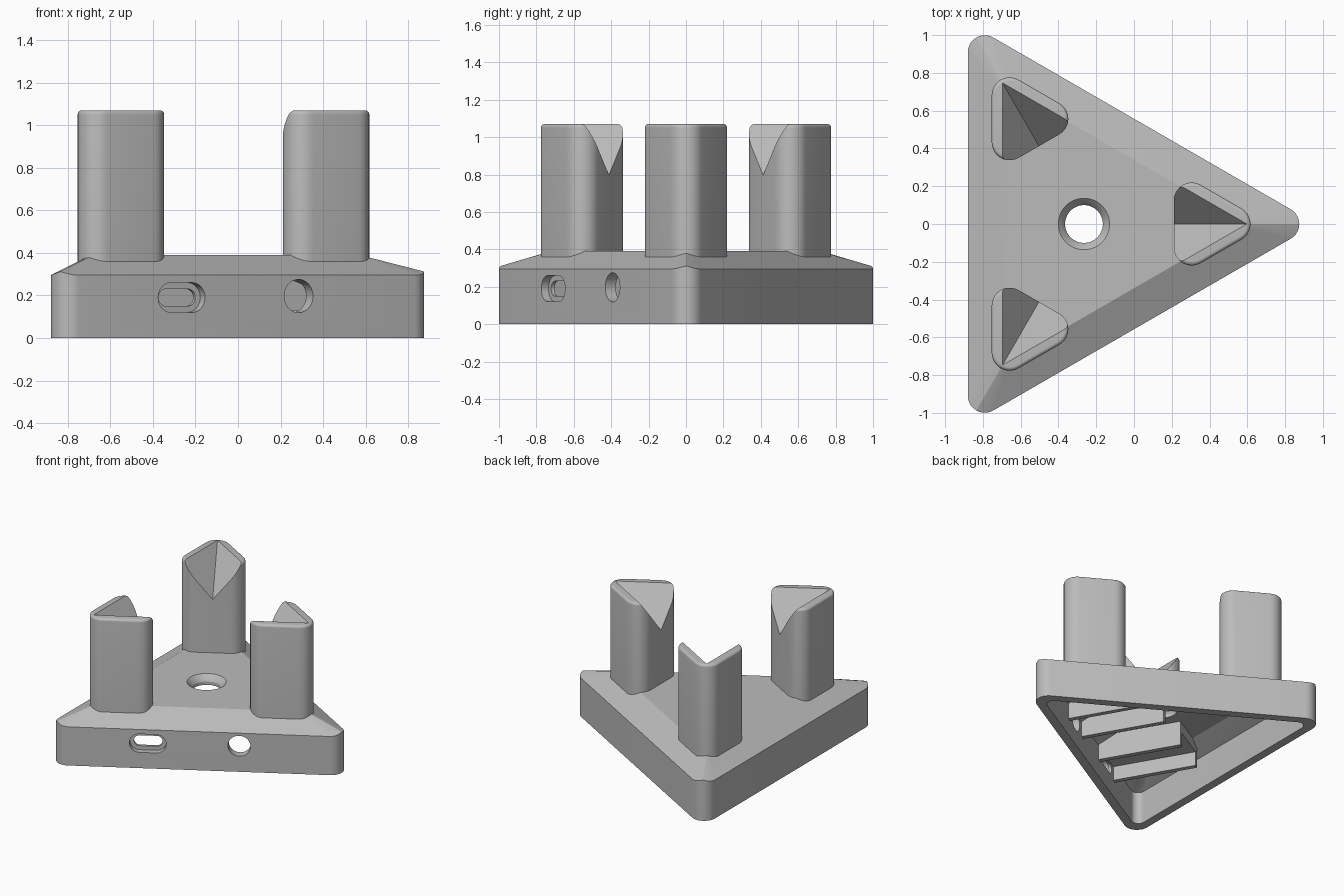
import bpy, bmesh
from math import cos, sin, pi, radians
from mathutils import Matrix, Vector

cube = bpy.data.objects.get("Cube")
if cube:
    bpy.data.objects.remove(cube, do_unlink=True)

grey = bpy.data.materials.new("plain_grey")
grey.use_nodes = True
grey.diffuse_color = (0.5, 0.5, 0.5, 1)
grey.node_tree.nodes["Principled BSDF"].inputs["Base Color"].default_value = (0.5, 0.5, 0.5, 1)

CX = -0.265        # centre of the triangle
INR = 0.615        # distance from centre to each side wall
WALL = 0.065


def circle(r, z, n=48):
    return [Vector((r * cos(2 * pi * i / n), r * sin(2 * pi * i / n), z)) for i in range(n)]


def rounded_triangle(inradius, r, z, steps=10):
    """Equilateral outline pointing to +x, z is a number or a function of x, y."""
    pts = []
    for k in range(3):
        a = 2 * pi * k / 3
        c = 2 * (inradius - r)
        for i in range(steps + 1):
            b = a - pi / 3 + 2 * pi / 3 * i / steps
            x, y = c * cos(a) + r * cos(b), c * sin(a) + r * sin(b)
            pts.append(Vector((x, y, z(x, y) if callable(z) else z)))
    return pts


def stadium(w, h, z, steps=12):
    """Slot outline with round ends."""
    r, pts = h / 2, []
    for side in (1, -1):
        for i in range(steps + 1):
            b = -pi / 2 + pi * i / steps
            pts.append(Vector((side * (w / 2 - r + r * cos(b)), side * r * sin(b), z)))
    return pts


def loft(name, rings, matrix):
    """Closed solid skinned through equal outlines."""
    bm = bmesh.new()
    loops = [[bm.verts.new(matrix @ p) for p in ring] for ring in rings]
    n = len(loops[0])
    for lo, hi in zip(loops, loops[1:]):
        for i in range(n):
            j = (i + 1) % n
            bm.faces.new((lo[i], lo[j], hi[j], hi[i]))
    bm.faces.new(loops[0][::-1])
    bm.faces.new(loops[-1])
    bmesh.ops.recalc_face_normals(bm, faces=bm.faces)
    me = bpy.data.meshes.new(name)
    bm.to_mesh(me)
    bm.free()
    me.materials.append(grey)
    ob = bpy.data.objects.new(name, me)
    bpy.context.collection.objects.link(ob)
    return ob


def cut(ob, cutters):
    """Subtract the cutters, then remove them."""
    for c in cutters:
        m = ob.modifiers.new("cut", "BOOLEAN")
        m.operation, m.solver, m.object = "DIFFERENCE", "EXACT", c
    dg = bpy.context.evaluated_depsgraph_get()
    me = bpy.data.meshes.new_from_object(ob.evaluated_get(dg))
    ob.modifiers.clear()
    ob.data = me
    me.materials.clear()
    me.materials.append(grey)
    for c in cutters:
        bpy.data.objects.remove(c, do_unlink=True)


def smooth(ob):
    bpy.ops.object.select_all(action="DESELECT")
    ob.select_set(True)
    bpy.context.view_layer.objects.active = ob
    bpy.ops.object.shade_smooth_by_angle(angle=radians(20))


centre = Matrix.Translation((CX, 0, 0))

# Frame on the front-right wall: x along it, y up, z outward
out = Vector((0.5, -sin(pi / 3), 0))
along = Vector((sin(pi / 3), 0.5, 0))
wall = Matrix((along, (0, 0, 1), out)).transposed().to_4x4()
wall.translation = Vector((CX, 0, 0)) + out * INR


def on_wall(t, z):
    return wall @ Matrix.Translation((t, z, 0))


def eave(x, y):
    """Height where the side wall meets the sloping roof."""
    d = INR - max(x * cos(a) + y * sin(a) for a in (pi / 3, pi, -pi / 3))
    return 0.295 + 0.38 * d


# Hollow triangular base with a sloping rim
base = loft("base", [rounded_triangle(INR, 0.09, 0),
                     rounded_triangle(INR, 0.09, eave),
                     rounded_triangle(0.427, 0.02, 0.39)], centre)
cavity = loft("cavity_cutter", [rounded_triangle(INR - WALL, 0.05, -0.1),
                                rounded_triangle(INR - WALL, 0.05, 0.25),
                                rounded_triangle(0.41, 0.03, 0.32)], centre)
top_hole = loft("top_hole_cutter", [circle(0.1, 0.2), circle(0.1, 0.345),
                                    circle(0.112, 0.366), circle(0.137, 0.391),
                                    circle(0.137, 0.5)], centre)
SLOT, HOLE = -0.355, 0.28
recess = loft("recess_cutter", [stadium(0.255, 0.14, -0.045), stadium(0.255, 0.14, 0.1)],
              on_wall(SLOT, 0.19))
slot = loft("slot_cutter", [stadium(0.2, 0.08, -0.12), stadium(0.2, 0.08, 0.05)],
            on_wall(SLOT, 0.19))
side_hole = loft("side_hole_cutter", [circle(0.078, -0.12), circle(0.078, 0.1)],
                 on_wall(HOLE, 0.197))
cut(base, [cavity, top_hole, recess, slot, side_hole])
smooth(base)

# Three posts, each notched by one corner of a shared inverted pyramid
for k, label in enumerate(("left", "back", "front")):
    place = Matrix.Translation((CX + 0.643 * cos(2 * pi * k / 3), 0.643 * sin(2 * pi * k / 3), 0))
    rings = [rounded_triangle(0.167, 0.095, 0.345)]
    f = 0.02
    for i in range(7):
        a = pi / 2 * i / 6
        inset = f * (1 - cos(a))
        rings.append(rounded_triangle(0.167 - inset, 0.095 - inset, 1.07 - f + f * sin(a)))
    post = loft(label + "_post", rings, place)
    pyramid = loft("notch_cutter", [circle(r, 0.46 + r / 2 ** 0.5, 3) for r in (0.02, 1.2)], centre)
    cut(post, [pyramid])
    smooth(post)


def box(name, t, width, z0, z1, n0, n1):
    """Block under the roof, running inward from the wall."""
    rect = [(-0.5, z0), (0.5, z0), (0.5, z1), (-0.5, z1)]
    return loft(name, [[Vector((x * width, z, -n)) for x, z in rect] for n in (n1, n0)],
                on_wall(t, 0))


# Guide rails and mounting shelf inside the base
for label, mid, half in (("slot", SLOT, 0.155), ("hole", HOLE, 0.135)):
    for side, name in ((-1, "outer"), (1, "inner")):
        box(f"{label}_{name}_rail", mid + side * half, 0.035, 0.13, 0.325, 0.064, 0.68)
box("slot_shelf", SLOT, 0.28, 0.24, 0.325, 0.064, 0.68)
